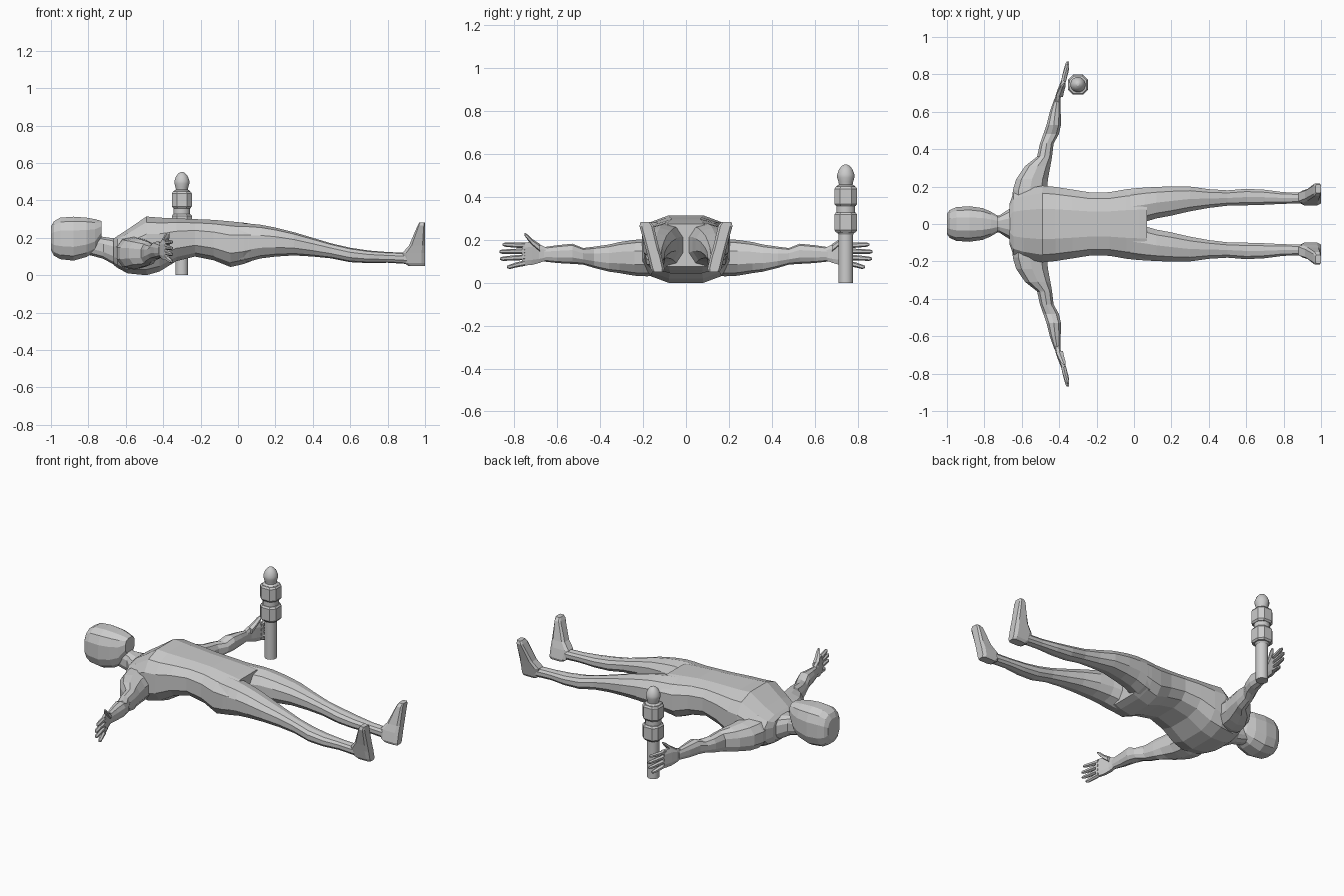
import bpy, bmesh, math
from mathutils import Vector


def make_object(name, bm):
    bmesh.ops.recalc_face_normals(bm, faces=bm.faces[:])
    me = bpy.data.meshes.new(name)
    bm.to_mesh(me)
    bm.free()
    ob = bpy.data.objects.new(name, me)
    bpy.context.collection.objects.link(ob)
    return ob


def loft(name, axis, rings, n=12, e=0.75, side=1):
    """Rings are (position, a_lo, a_hi, b_lo, b_hi); e sets how boxy the section is."""
    sec = []
    for i in range(n):
        t = 2 * math.pi * (i + 0.5) / n
        c, s = math.cos(t), math.sin(t)
        sec.append((math.copysign(abs(c) ** e, c), math.copysign(abs(s) ** e, s)))
    ma, mb = max(p[0] for p in sec), max(p[1] for p in sec)
    bm = bmesh.new()
    loops = []
    for t, a0, a1, b0, b1 in rings:
        row = []
        for u, v in sec:
            a = (a0 + a1) / 2 + u / ma * (a1 - a0) / 2
            b = (b0 + b1) / 2 + v / mb * (b1 - b0) / 2
            p = {'x': (t, a, b), 'y': (a, t, b), 'z': (a, b, t)}[axis]
            row.append(bm.verts.new((p[0], p[1] * side, p[2])))
        loops.append(row)
    for r, q in zip(loops, loops[1:]):
        for i in range(n):
            j = (i + 1) % n
            bm.faces.new((r[i], r[j], q[j], q[i]))
    bm.faces.new(loops[0])
    bm.faces.new(loops[-1])
    return make_object(name, bm)


def sym(rows):
    return [(x, -w, w, lo, hi) for x, w, lo, hi in rows]


def finger(name, pts, side):
    loft(name, 'y', [(y, x - r, x + r, z - r, z + r) for x, y, z, r in pts], 6, 1, side)


# Head, neck and torso, lying face up
loft("head", 'x', sym([(-1.0, .055, .135, .26), (-.985, .075, .105, .288),
                       (-.95, .09, .086, .308), (-.88, .095, .078, .313),
                       (-.81, .085, .098, .308), (-.765, .066, .125, .300),
                       (-.73, .045, .20, .29)]))
loft("neck", 'x', sym([(-.82, .05, .115, .23), (-.72, .046, .088, .205),
                       (-.66, .085, .055, .197), (-.60, .13, .03, .235)]))
loft("torso", 'x', sym([(-.665, .11, .055, .195), (-.645, .165, .04, .21),
                        (-.59, .185, .01, .245), (-.49, .205, 0, .314),
                        (-.42, .198, .02, .308), (-.33, .184, .075, .304),
                        (-.23, .168, .1, .300), (-.13, .17, .08, .296),
                        (-.04, .186, .044, .288), (.03, .193, .06, .281),
                        (.07, .195, .075, .275)]), e=.7)

for s, label in ((1, "left"), (-1, "right")):
    # Leg and foot
    loft(label + "_leg", 'x', [(-.02, .0, .185, .06, .28), (.06, .012, .195, .073, .276),
                               (.12, .03, .198, .09, .27), (.2, .045, .201, .1, .255),
                               (.3, .068, .2, .106, .23), (.4, .086, .186, .1, .2),
                               (.5, .098, .18, .09, .17), (.6, .1, .188, .07, .147),
                               (.7, .103, .183, .065, .132), (.8, .108, .17, .067, .124),
                               (.91, .11, .168, .06, .12)], 10, .85, s)
    loft(label + "_foot", 'z', [(.05, .91, 1.0, .105, .155), (.065, .89, 1.0, .1, .165),
                                (.12, .88, 1.0, .112, .178), (.16, .915, 1.0, .125, .188),
                                (.265, .96, 1.0, .15, .217), (.283, .97, 1.0, .165, .212)],
         8, .45, s)
    # Arm from shoulder to wrist
    loft(label + "_arm", 'y', [(.11, -.65, -.46, .04, .21), (.18, -.648, -.465, .03, .205),
                               (.24, -.63, -.46, .033, .2), (.31, -.582, -.447, .045, .19),
                               (.36, -.518, -.438, .052, .178), (.43, -.503, -.43, .07, .168),
                               (.48, -.485, -.402, .085, .162), (.53, -.468, -.39, .088, .182),
                               (.60, -.45, -.392, .092, .175), (.67, -.426, -.394, .1, .165)],
         10, .85, s)
    # Hand held on edge, fingers spread
    loft(label + "_palm", 'y', [(.65, -.427, -.396, .105, .163), (.685, -.42, -.39, .092, .18),
                                (.72, -.408, -.378, .083, .19), (.765, -.39, -.364, .08, .187)],
         8, .65, s)
    for i, (z0, z1, y1) in enumerate(((.174, .178, .855), (.147, .145, .87),
                                      (.119, .112, .867), (.092, .074, .835))):
        finger(f"{label}_finger_{i + 1}",
               [(-.38, .75, z0, .013), (-.368, (.75 + y1) / 2, (z0 + z1) / 2, .012),
                (-.357, y1 - .012, z1, .010), (-.354, y1, z1, .005)], s)
    finger(label + "_thumb", [(-.40, .68, .16, .02), (-.388, .715, .187, .016),
                              (-.378, .738, .212, .013), (-.372, .752, .226, .007)], s)

# Staff standing beside the left hand: turned core plus two chamfered blocks
CX, CY = -.30, .745
core = [(0, .034), (.225, .034), (.24, .044), (.45, .044), (.458, .032), (.47, .034),
        (.49, .04), (.505, .04), (.53, .031), (.545, .018), (.552, .006)]
shaft = loft("staff_core", 'z', [(z, CX - r, CX + r, CY - r, CY + r) for z, r in core], 16, 1)
bpy.context.view_layer.objects.active = shaft
shaft.select_set(True)
bpy.ops.object.shade_smooth_by_angle(angle=math.radians(30))

for i, (z0, z1) in enumerate(((.235, .328), (.358, .448))):
    prof = ((z0, .046), (z0 + .01, .053), (z1 - .01, .053), (z1, .046))
    loft(f"staff_block_{i + 1}", 'z',
         [(z, CX - r, CX + r, CY - r, CY + r) for z, r in prof], 8, .75)
